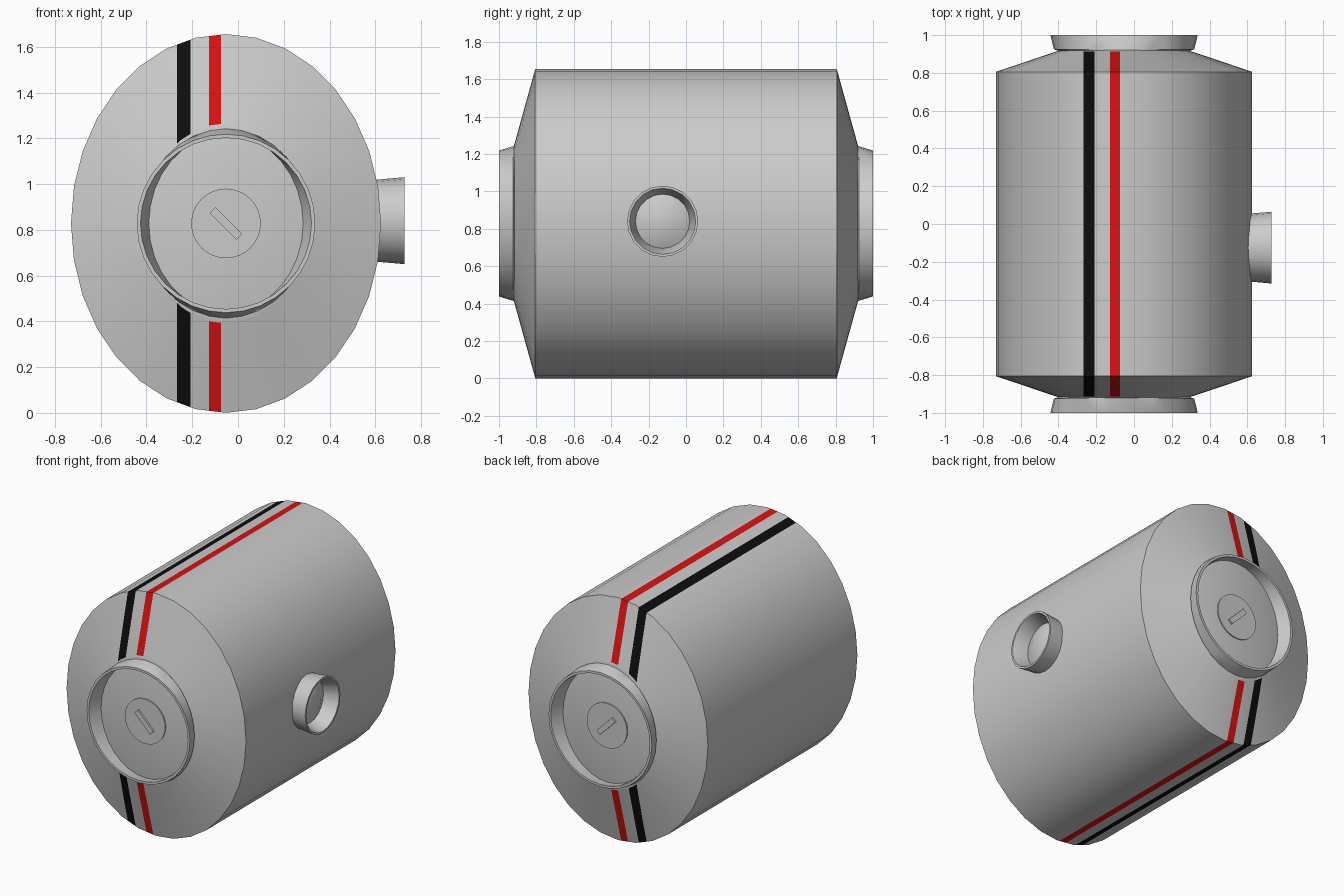
import bpy, bmesh, math
from mathutils import Vector, Matrix

if "Cube" in bpy.data.objects:
    bpy.data.objects.remove(bpy.data.objects["Cube"])

CX, CZ = -0.0525, 0.828   # axis of the tank


def material(name, rgb):
    m = bpy.data.materials.new(name)
    m.diffuse_color = (*rgb, 1)
    m.use_nodes = True
    m.node_tree.nodes["Principled BSDF"].inputs["Base Color"].default_value = m.diffuse_color
    return m


GREY = material("grey metal", (0.60, 0.60, 0.60))
BLACK = material("black paint", (0.004, 0.004, 0.004))
RED = material("red paint", (0.70, 0.006, 0.006))


def finish(name, bm, mats=(GREY,)):
    bmesh.ops.recalc_face_normals(bm, faces=bm.faces)
    me = bpy.data.meshes.new(name)
    bm.to_mesh(me)
    bm.free()
    for m in mats:
        me.materials.append(m)
    ob = bpy.data.objects.new(name, me)
    bpy.context.collection.objects.link(ob)
    bpy.ops.object.select_all(action='DESELECT')
    bpy.context.view_layer.objects.active = ob
    ob.select_set(True)
    bpy.ops.object.shade_smooth_by_angle(angle=math.radians(28))
    return ob


def loft(profile, n=32, closed=False):
    """Elliptical rings (along, ra, rb) along y; capped unless closed."""
    bm = bmesh.new()
    rings = []
    for y, ra, rb in profile:
        rings.append([bm.verts.new((ra * math.sin(2 * math.pi * i / n), y,
                                    rb * math.cos(2 * math.pi * i / n))) for i in range(n)])
    pairs = list(zip(rings, rings[1:]))
    if closed:
        pairs.append((rings[-1], rings[0]))
    else:
        bm.faces.new(rings[0])
        bm.faces.new(rings[-1])
    for a, b in pairs:
        for i in range(n):
            j = (i + 1) % n
            bm.faces.new((a[i], a[j], b[j], b[i]))
    return bm


def place(bm, x=CX, y=0, z=CZ, rot=None):
    m = Matrix.Translation((x, y, z))
    bmesh.ops.transform(bm, matrix=m @ rot if rot else m, verts=bm.verts)


# tank body with cone ends, stripes cut into its faces
half = [(0.806, 0.6775, 0.8275), (0.914, 0.357, 0.437), (0.92, 0.34, 0.415)]
body = loft([(-y, a, b) for y, a, b in reversed(half)] + half)
place(body)
stripes = [(-0.267, -0.208, 1), (-0.127, -0.075, 2)]
for x0, x1, _ in stripes:
    for x in (x0, x1):
        bmesh.ops.bisect_plane(body, geom=body.verts[:] + body.edges[:] + body.faces[:],
                               plane_co=(x, 0, 0), plane_no=(1, 0, 0))
for f in body.faces:
    c = f.calc_center_median()
    if abs(c.y) < 0.913:
        for x0, x1, idx in stripes:
            if x0 < c.x < x1:
                f.material_index = idx
finish("tank_body", body, (GREY, BLACK, RED))

for s, side in ((-1, "front"), (1, "back")):
    # raised rim around the end cap
    rim = loft([(s * y, a, b) for y, a, b in (
        (0.915, 0.345, 0.415), (0.925, 0.372, 0.413), (1.0, 0.39, 0.39),
        (1.0, 0.374, 0.374), (0.915, 0.335, 0.39))], closed=True)
    place(rim)
    finish(side + "_rim", rim)
    # round hub disc
    disc = loft([(s * 0.915, 0.152, 0.152), (s * 0.928, 0.152, 0.152)])
    place(disc)
    finish(side + "_hub_disc", disc)
    # slanted bar on the hub
    bar = bmesh.new()
    bmesh.ops.create_cube(bar, size=1)
    bmesh.ops.scale(bar, vec=Vector((0.165, 0.02, 0.036)), verts=bar.verts)
    place(bar, y=s * 0.93, rot=Matrix.Rotation(math.radians(45), 4, 'Y'))
    finish(side + "_hub_bar", bar)

# side port: flared collar and shallow domed lens, turned to face +x
turn = Matrix.Rotation(math.radians(-90), 4, 'Z')
collar = loft([(0.57, 0.176, 0.176), (0.7275, 0.19, 0.19),
               (0.7275, 0.177, 0.177), (0.62, 0.142, 0.142), (0.57, 0.142, 0.142)],
              n=20, closed=True)
place(collar, x=0, y=-0.125, z=0.84, rot=turn)
finish("port_collar", collar)
lens = loft([(0.58, 0.145, 0.145), (0.632, 0.145, 0.145), (0.665, 0.07, 0.07)], n=20)
place(lens, x=0, y=-0.125, z=0.84, rot=turn)
finish("port_lens", lens)
